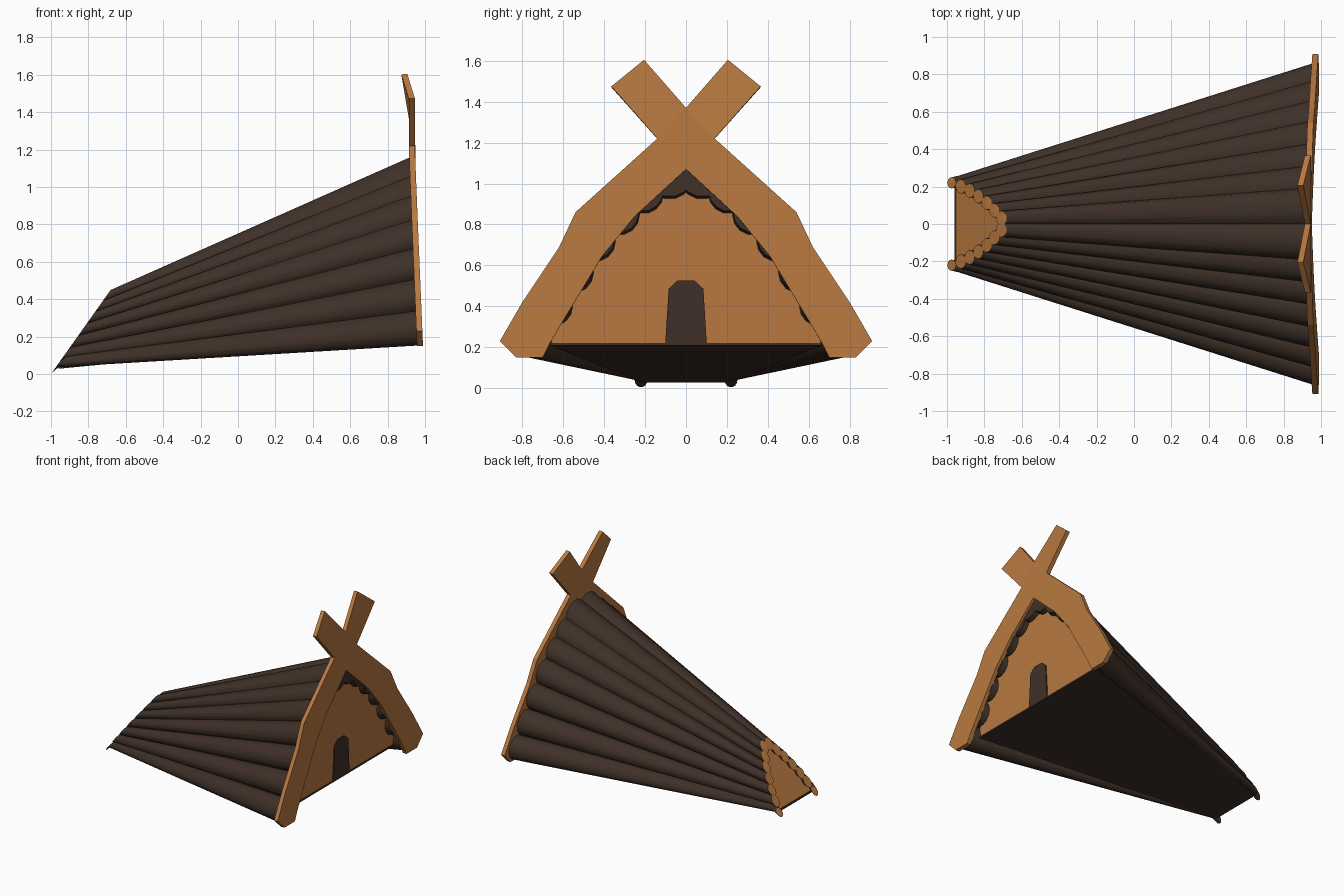
import bpy, bmesh, math
from mathutils import Vector

if "Cube" in bpy.data.objects:
    bpy.data.objects.remove(bpy.data.objects["Cube"])


def material(name, rgb):
    m = bpy.data.materials.new(name)
    m.diffuse_color = (*rgb, 1)
    m.use_nodes = True
    m.node_tree.nodes["Principled BSDF"].inputs["Base Color"].default_value = m.diffuse_color
    return m


TAN = material("light_wood", (0.48, 0.19, 0.052))
DARK = material("dark_wood", (0.05, 0.03, 0.021))


def finish(name, bm, mats, mirror=False):
    bmesh.ops.recalc_face_normals(bm, faces=bm.faces)
    me = bpy.data.meshes.new(name)
    bm.to_mesh(me)
    bm.free()
    ob = bpy.data.objects.new(name, me)
    bpy.context.collection.objects.link(ob)
    for m in mats:
        me.materials.append(m)
    if mirror:
        mod = ob.modifiers.new("mirror", 'MIRROR')
        mod.use_axis = (False, True, False)
        mod.merge_threshold = 0.0005
    return ob


def panel(name, pts, offset, mat):
    """Flat polygon thickened along an offset vector."""
    bm = bmesh.new()
    face = bm.faces.new([bm.verts.new(p) for p in pts])
    ext = bmesh.ops.extrude_face_region(bm, geom=[face], use_keep_orig=True)
    moved = [g for g in ext["geom"] if isinstance(g, bmesh.types.BMVert)]
    bmesh.ops.translate(bm, verts=moved, vec=Vector(offset))
    return finish(name, bm, [mat])


def both_sides(half):
    """Mirror a half outline (bottom to ridge) in y."""
    return half + [(-y, z) for y, z in reversed(half) if y > 0]


def front_x(z):
    return 0.968 - 0.035 * z


def back_x(z):
    return -1.0 + 0.71 * z


def log(name, front, back, hook):
    """Tapered log: rings of (y, z, radius), ends cut on the gable planes."""
    n = 14
    rings = [(front, front_x), (back, back_x)]
    if hook:
        y, z, r = back
        rings.insert(1, ((y + 0.008, z + 0.032, r), lambda h: -0.985 + 0.71 * h))
    bm = bmesh.new()
    loops = []
    for (y, z, r), fx in rings:
        loop = []
        for i in range(n):
            a = 2 * math.pi * i / n
            h = z + r * math.sin(a)
            loop.append(bm.verts.new((fx(h), y + r * math.cos(a), h)))
        loops.append(loop)
    for a, b in zip(loops, loops[1:]):
        for i in range(n):
            j = (i + 1) % n
            bm.faces.new((a[i], a[j], b[j], b[i]))
    bm.faces.new(loops[0])
    bm.faces.new(loops[-1]).material_index = 1
    ob = finish(name, bm, [DARK, TAN], mirror=True)
    bpy.ops.object.select_all(action='DESELECT')
    ob.select_set(True)
    bpy.context.view_layer.objects.active = ob
    bpy.ops.object.shade_smooth_by_angle(angle=math.radians(35))


# Roof logs, eaves to ridge
fronts = [(0.765, 0.245, 0.095), (0.665, 0.41, 0.1), (0.56, 0.575, 0.1),
          (0.45, 0.73, 0.1), (0.33, 0.86, 0.1), (0.21, 0.965, 0.1),
          (0.08, 1.05, 0.115)]
backs = [(0.22, 0.034, 0.03), (0.2, 0.105, 0.038), (0.178, 0.17, 0.038),
         (0.148, 0.235, 0.038), (0.113, 0.298, 0.038), (0.073, 0.355, 0.038),
         (0.03, 0.41, 0.04)]
for k, (f, b) in enumerate(zip(fronts, backs)):
    log(f"roof_log_{k + 1}", f, b, k == 0)

# Front wall, back wall and floor
wall = both_sides([(0.7, 0.21), (0.55, 0.54), (0.44, 0.7), (0.32, 0.83),
                   (0.2, 0.93), (0.0, 1.04)])
panel("front_wall", [(0.9, y, z) for y, z in wall], (-0.02, 0, 0), TAN)
rear = both_sides([(0.22, 0.03), (0.178, 0.17), (0.113, 0.298), (0.0, 0.41)])
panel("back_wall", [(-0.98 + 0.71 * z, y, z) for y, z in rear], (0.02, 0, 0), TAN)
panel("floor", [(0.905, -0.71, 0.208), (0.905, 0.71, 0.208),
                (-0.96, 0.22, 0.028), (-0.96, -0.22, 0.028)], (0, 0, 0.012), DARK)

# Door
door = both_sides([(0.102, 0.21), (0.085, 0.485), (0.042, 0.525)])
panel("door", [(0.908, y, z) for y, z in door], (-0.02, 0, 0), DARK)

# Crossed gable boards: half outline in pairs of inner and outer points
pts = [(0.70, 0.15), (0.83, 0.15), (0.665, 0.22), (0.91, 0.23),
       (0.60, 0.33), (0.80, 0.42), (0.41, 0.645), (0.62, 0.69),
       (0.25, 0.84), (0.54, 0.86), (0.0, 1.07), (0.14, 1.22),
       (0.0, 1.37), (0.205, 1.605), (0.365, 1.475)]
faces = [(i, i + 1, i + 3, i + 2) for i in range(0, 10, 2)]
faces += [(10, 11, 12), (12, 11, 14, 13)]


def board_x(y, z):
    if z > 1.5:
        return 0.905
    return 0.945 if z > 1.2 else 0.945 + 0.042 * (1.2 - z)


bm = bmesh.new()
vs = [bm.verts.new((board_x(y, z), y, z)) for y, z in pts]
for f in faces:
    bm.faces.new([vs[i] for i in f])
bmesh.ops.recalc_face_normals(bm, faces=bm.faces)
if sum(f.normal.x for f in bm.faces) < 0:
    bmesh.ops.reverse_faces(bm, faces=bm.faces)
me = bpy.data.meshes.new("gable_boards")
bm.to_mesh(me)
bm.free()
me.materials.append(TAN)
boards = bpy.data.objects.new("gable_boards", me)
bpy.context.collection.objects.link(boards)
mod = boards.modifiers.new("mirror", 'MIRROR')
mod.use_axis = (False, True, False)
mod = boards.modifiers.new("thickness", 'SOLIDIFY')
mod.thickness = 0.032
mod.offset = -1
